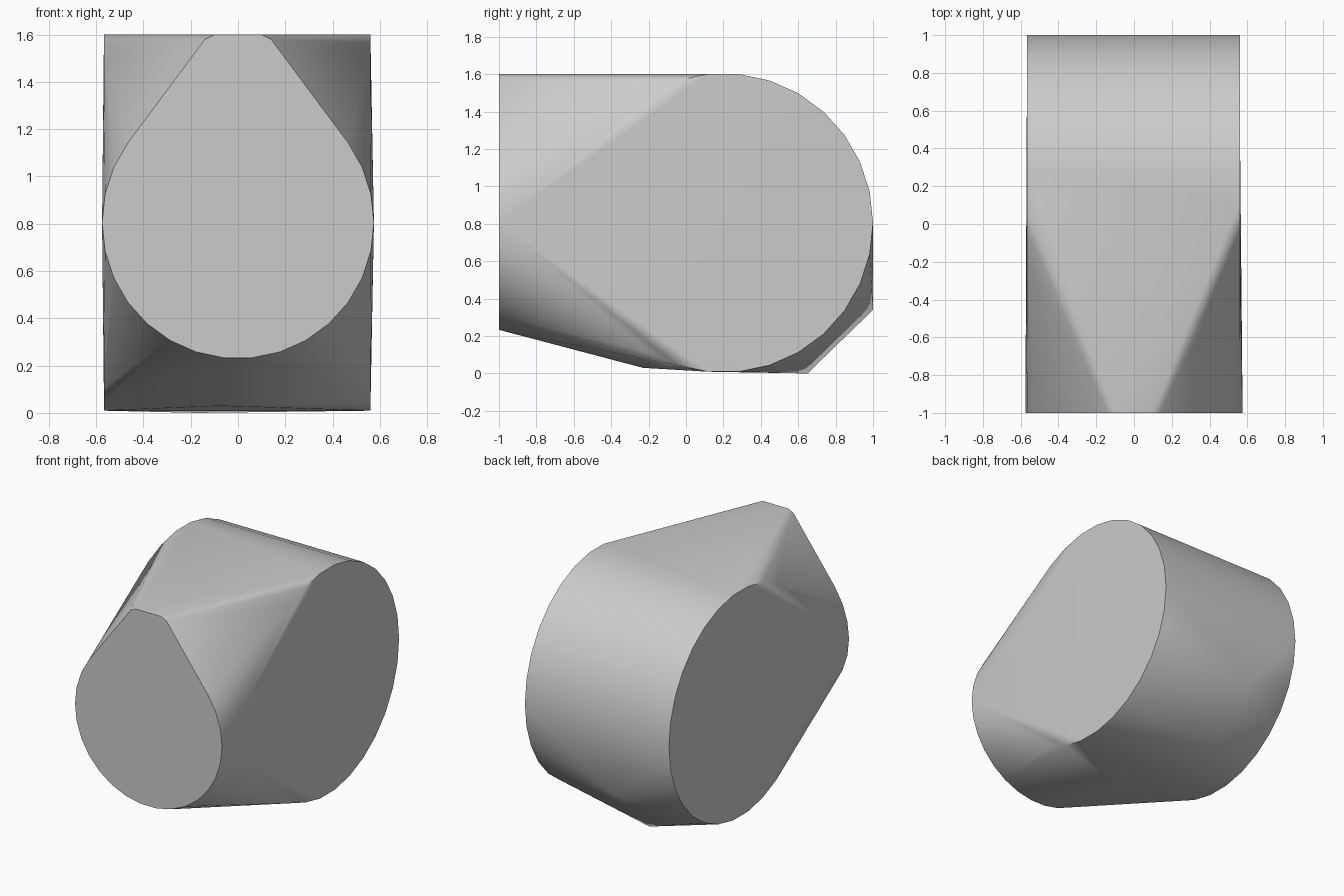
import bpy
import bmesh
from math import sin, cos, pi, radians
from mathutils import Vector

cube = bpy.data.objects.get("Cube")
if cube:
    bpy.data.objects.remove(cube, do_unlink=True)


def ring(radius, sides=30):
    """Circle of points with a flat side at the top and bottom."""
    step = 2 * pi / sides
    return [(radius * sin(step * (i + 0.5)), radius * cos(step * (i + 0.5)))
            for i in range(sides)]


# Round drum lying across the rear
points = [(x, 0.2 + a, 0.805 + b)
          for x in (-0.567, 0.56) for a, b in ring(0.8)]
# Round front plate
points += [(a, -1, 0.805 + b) for a, b in ring(0.575)]
# Narrow raised tip above the front plate
for side in (-1, 1):
    points += [(side * 0.14, -1, 1.58), (side * 0.1, -1, 1.6)]
# Bottom keel and rear corner
points += [(-0.08, -0.23, 0.03), (-0.17, 0.65, 0.0), (-0.17, 1.0, 0.34)]

# Wrap everything in one taut shell
bm = bmesh.new()
for p in points:
    bm.verts.new(Vector(p))
hull = bmesh.ops.convex_hull(bm, input=bm.verts[:])
inside = {v for v in hull["geom_interior"] + hull["geom_unused"]
          if isinstance(v, bmesh.types.BMVert)}
bmesh.ops.delete(bm, geom=list(inside), context="VERTS")
bmesh.ops.dissolve_limit(bm, angle_limit=radians(0.5),
                         verts=bm.verts[:], edges=bm.edges[:])
bmesh.ops.recalc_face_normals(bm, faces=bm.faces[:])
mesh = bpy.data.meshes.new("shell")
bm.to_mesh(mesh)
bm.free()
shell = bpy.data.objects.new("shell", mesh)
bpy.context.collection.objects.link(shell)

# Plain grey finish
grey = bpy.data.materials.new("light grey")
grey.use_nodes = True
colour = (0.6, 0.6, 0.6, 1)
grey.diffuse_color = colour
grey.node_tree.nodes["Principled BSDF"].inputs["Base Color"].default_value = colour
mesh.materials.append(grey)

bpy.ops.object.select_all(action="DESELECT")
shell.select_set(True)
bpy.context.view_layer.objects.active = shell
bpy.ops.object.shade_smooth_by_angle(angle=radians(60))
